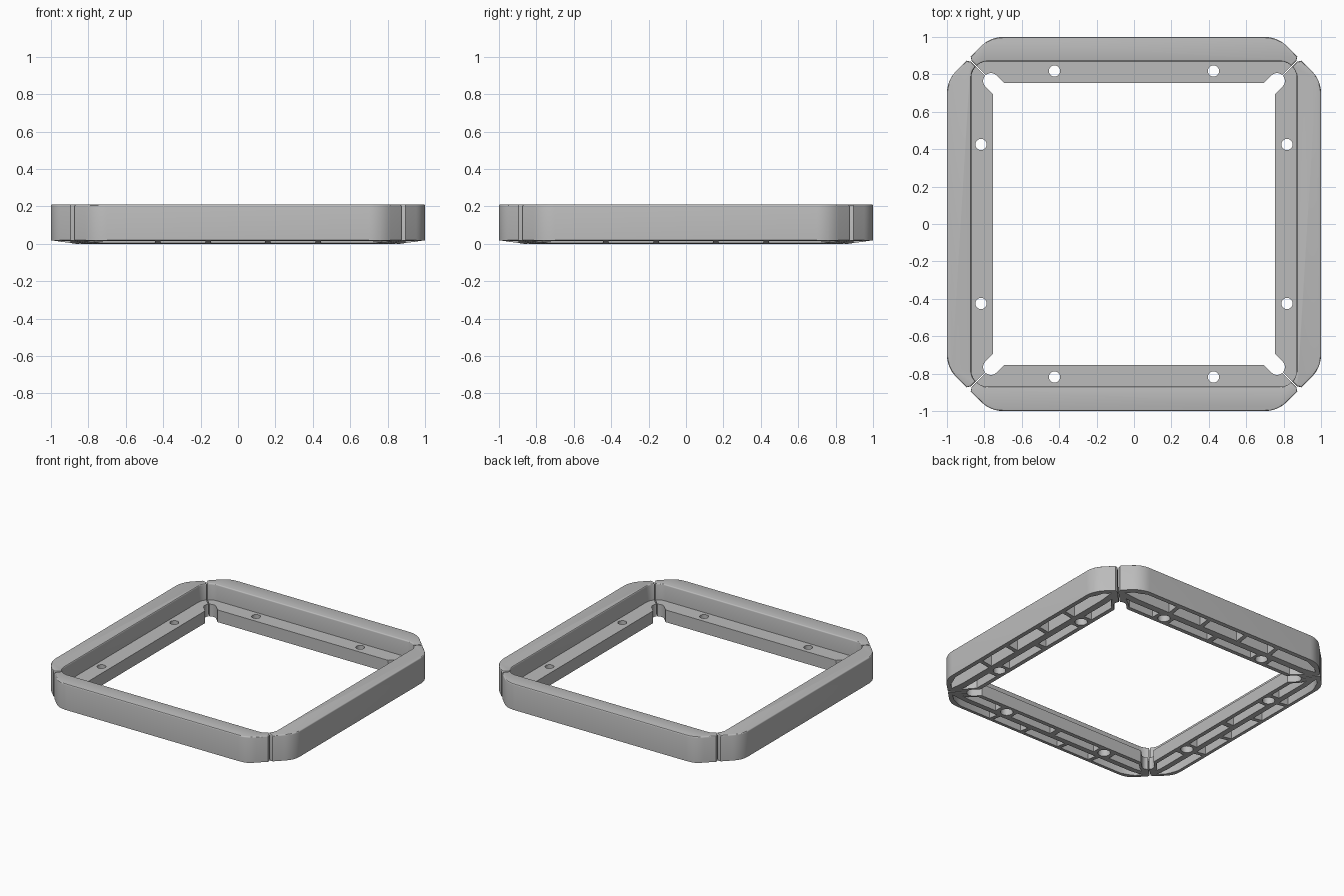
import bpy, bmesh
from math import sin, cos, pi, radians
from mathutils import Matrix, Vector

cube = bpy.data.objects.get("Cube")
if cube:
    bpy.data.objects.remove(cube, do_unlink=True)

grey = bpy.data.materials.new("grey_plastic")
grey.use_nodes = True
COLOUR = (0.5, 0.5, 0.5, 1)
grey.diffuse_color = COLOUR
grey.node_tree.nodes["Principled BSDF"].inputs["Base Color"].default_value = COLOUR


def arc(cx, cy, r, start, end, n):
    angles = [radians(start + (end - start) * i / n) for i in range(n + 1)]
    return [(cx + r * cos(a), cy + r * sin(a)) for a in angles]


def mirrored(half):
    """Close a right-hand half outline with its mirror image."""
    return half + [(-x, y) for x, y in reversed(half)]


def prism(name, outline, z0, z1, bevel=0):
    bm = bmesh.new()
    base = bm.faces.new([bm.verts.new((x, y, z0)) for x, y in outline])
    new = bmesh.ops.extrude_face_region(bm, geom=[base])["geom"]
    bmesh.ops.translate(bm, vec=(0, 0, z1 - z0),
                        verts=[v for v in new if isinstance(v, bmesh.types.BMVert)])
    bmesh.ops.recalc_face_normals(bm, faces=bm.faces)
    if bevel:
        rim = [e for e in bm.edges if all(v.co.z > z1 - 1e-5 for v in e.verts)]
        bmesh.ops.bevel(bm, geom=rim, offset=bevel, segments=3, profile=0.5,
                        affect='EDGES')
    mesh = bpy.data.meshes.new(name)
    bm.to_mesh(mesh)
    bm.free()
    mesh.materials.append(grey)
    obj = bpy.data.objects.new(name, mesh)
    bpy.context.collection.objects.link(obj)
    return obj


def combine(target, tool, operation='DIFFERENCE'):
    mod = target.modifiers.new("combine", 'BOOLEAN')
    mod.operation = operation
    mod.solver = 'EXACT'
    mod.object = tool
    bpy.context.view_layer.update()
    with bpy.context.temp_override(object=target, active_object=target):
        bpy.ops.object.modifier_apply(modifier=mod.name)
    bpy.data.objects.remove(tool, do_unlink=True)


def cut(outline, z1, z0=-0.1):
    combine(segment, prism("cutter", outline, z0, z1))


def rect(x0, x1, y0, y1):
    return [(x0, y0), (x1, y0), (x1, y1), (x0, y1)]


# Outer wall with rounded corners and a rounded rim
wall = (arc(0.70, 0.836, 0.164, 90, 45, 8) + [(0.873, 0.895), (0.868, 0.8725)]
        + arc(0.78, 0.78, 0.09, 47, 90, 6))
segment = prism("back_segment", mirrored(wall), 0, 0.21, 0.008)

# Lower inner ledge, mitred at both ends
ledge = [(0.75, 0.755), (0.858, 0.863), (0.80, 0.885)]
combine(segment, prism("ledge", mirrored(ledge), 0, 0.09), 'UNION')

# Sloped underside along the straight side and both corners
for angle, shift in ((0, 0), (45, 0.25), (-45, 0.25)):
    wedge = prism("cutter", [(0.86, -0.001), (1.02, 0.022), (1.02, -0.1), (0.86, -0.1)], -1.2, 1.2)
    place = Matrix.Rotation(radians(angle), 4, 'Z') @ Matrix.Translation((0, shift, 0))
    swap = Matrix(((0, 0, 1, 0), (1, 0, 0, 0), (0, 1, 0, 0), (0, 0, 0, 1)))
    wedge.data.transform(place @ swap)
    combine(segment, wedge)

for side in (1, -1):
    def flip(pts):
        return [(side * x, y) for x, y in pts]

    # Rounded relief slot at the inner corner
    slot = arc(0.765, 0.765, 0.042, -45, 135, 12)
    slot += [(x - 0.2, y - 0.2) for x, y in (slot[-1], slot[0])]
    cut(flip(slot), 0.15)

    # Screw hole with a wider recess below
    cut(flip(arc(0.425, 0.818, 0.03, 0, 345, 23)), 0.15)
    cut(flip(arc(0.425, 0.818, 0.042, 0, 345, 23)), 0.05)

    # Hollow pockets under the ledge
    cut(flip(rect(0.02, 0.36, 0.785, 0.85)), 0.065)
    cut(flip([(0.495, 0.785), (0.495, 0.85), (0.785, 0.85),
              (0.745, 0.825), (0.70, 0.785)]), 0.065)

    # Hollow pockets under the wall
    cut(flip(rect(0.175, 0.415, 0.895, 0.972)), 0.17)
    cut(flip([(0.445, 0.895), (0.445, 0.972), (0.70, 0.972),
              (0.79, 0.935), (0.832, 0.895)]), 0.17)
cut(rect(-0.145, 0.145, 0.895, 0.972), 0.17)

# Four matching segments around the frame
segments = [segment]
for i, name in enumerate(("right", "front", "left")):
    copy = segment.copy()
    copy.data = segment.data.copy()
    copy.name = name + "_segment"
    copy.data.transform(Matrix.Rotation(pi / 2 * (i + 1), 4, 'Z'))
    bpy.context.collection.objects.link(copy)
    segments.append(copy)

bpy.ops.object.select_all(action='DESELECT')
for obj in segments:
    obj.select_set(True)
bpy.context.view_layer.objects.active = segment
bpy.ops.object.shade_smooth_by_angle(angle=radians(30))
